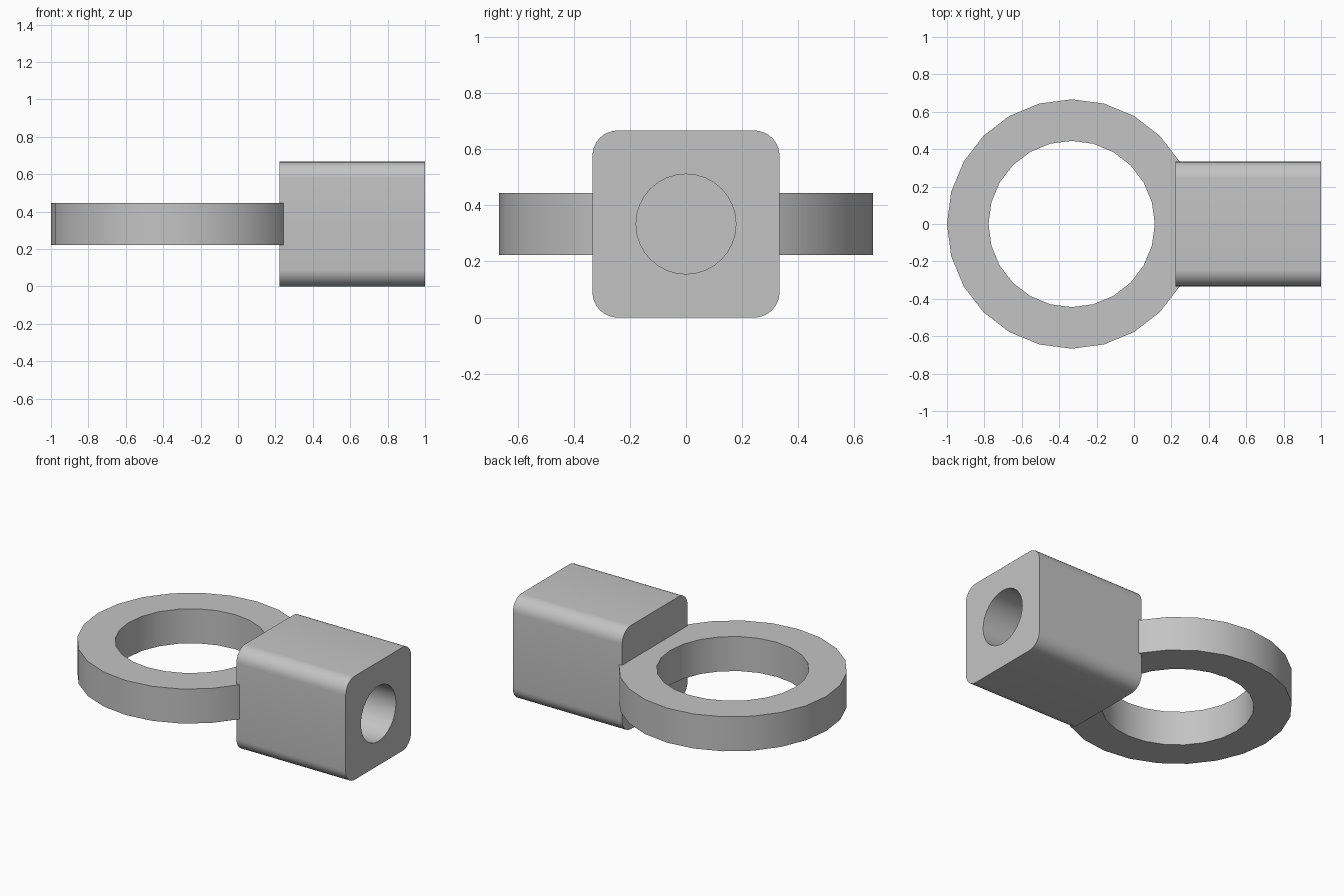
import bpy, bmesh, math
from mathutils import Matrix, Vector

default = bpy.data.objects.get("Cube")
if default:
    bpy.data.objects.remove(default, do_unlink=True)

grey = bpy.data.materials.new("plain_grey")
grey.use_nodes = True
grey.diffuse_color = (0.55, 0.55, 0.55, 1)
grey.node_tree.nodes["Principled BSDF"].inputs["Base Color"].default_value = grey.diffuse_color


def make(name, bm):
    bmesh.ops.recalc_face_normals(bm, faces=bm.faces)
    mesh = bpy.data.meshes.new(name)
    bm.to_mesh(mesh)
    bm.free()
    mesh.materials.append(grey)
    obj = bpy.data.objects.new(name, mesh)
    bpy.context.collection.objects.link(obj)
    return obj


def smooth(obj):
    bpy.ops.object.select_all(action='DESELECT')
    obj.select_set(True)
    bpy.context.view_layer.objects.active = obj
    bpy.ops.object.shade_smooth_by_angle(angle=math.radians(30))


# Flat ring: a rectangular section spun around the vertical axis
R_OUT, R_IN, RING_X = 2 / 3, 4 / 9, -1 / 3
bm = bmesh.new()
section = [bm.verts.new((RING_X + r, 0, z)) for r, z in
           ((R_IN, 2 / 9), (R_OUT, 2 / 9), (R_OUT, 4 / 9), (R_IN, 4 / 9))]
edges = [bm.edges.new((section[i], section[(i + 1) % 4])) for i in range(4)]
bmesh.ops.spin(bm, geom=section + edges, cent=(RING_X, 0, 0), axis=(0, 0, 1),
               angle=math.tau, steps=24)
bmesh.ops.remove_doubles(bm, verts=bm.verts, dist=0.0001)
smooth(make("ring", bm))

# Block with its four long edges rounded
X0, X1, SIDE = 2 / 9, 1.0, 2 / 3
bm = bmesh.new()
bmesh.ops.create_cube(bm, size=1, matrix=Matrix.Translation(((X0 + X1) / 2, 0, SIDE / 2))
                      @ Matrix.Diagonal((X1 - X0, SIDE, SIDE, 1)))
long_edges = [e for e in bm.edges
              if abs((e.verts[0].co - e.verts[1].co).normalized().x) > 0.9]
bmesh.ops.bevel(bm, geom=long_edges, offset=0.09, segments=8, profile=0.5, affect='EDGES')
block = make("block", bm)

# Blind round bore in the end of the block
DEPTH = 0.55
bm = bmesh.new()
bmesh.ops.create_cone(bm, cap_ends=True, segments=32, radius1=0.178, radius2=0.178,
                      depth=2 * DEPTH, matrix=Matrix.Translation((X1, 0, SIDE / 2))
                      @ Matrix.Rotation(math.pi / 2, 4, 'Y'))
cutter = make("bore_cutter", bm)
cutter.hide_render = True
cut = block.modifiers.new("bore", 'BOOLEAN')
cut.operation = 'DIFFERENCE'
cut.solver = 'EXACT'
cut.object = cutter
bpy.context.view_layer.objects.active = block
bpy.ops.object.modifier_apply(modifier=cut.name)
bpy.data.objects.remove(cutter, do_unlink=True)
smooth(block)
